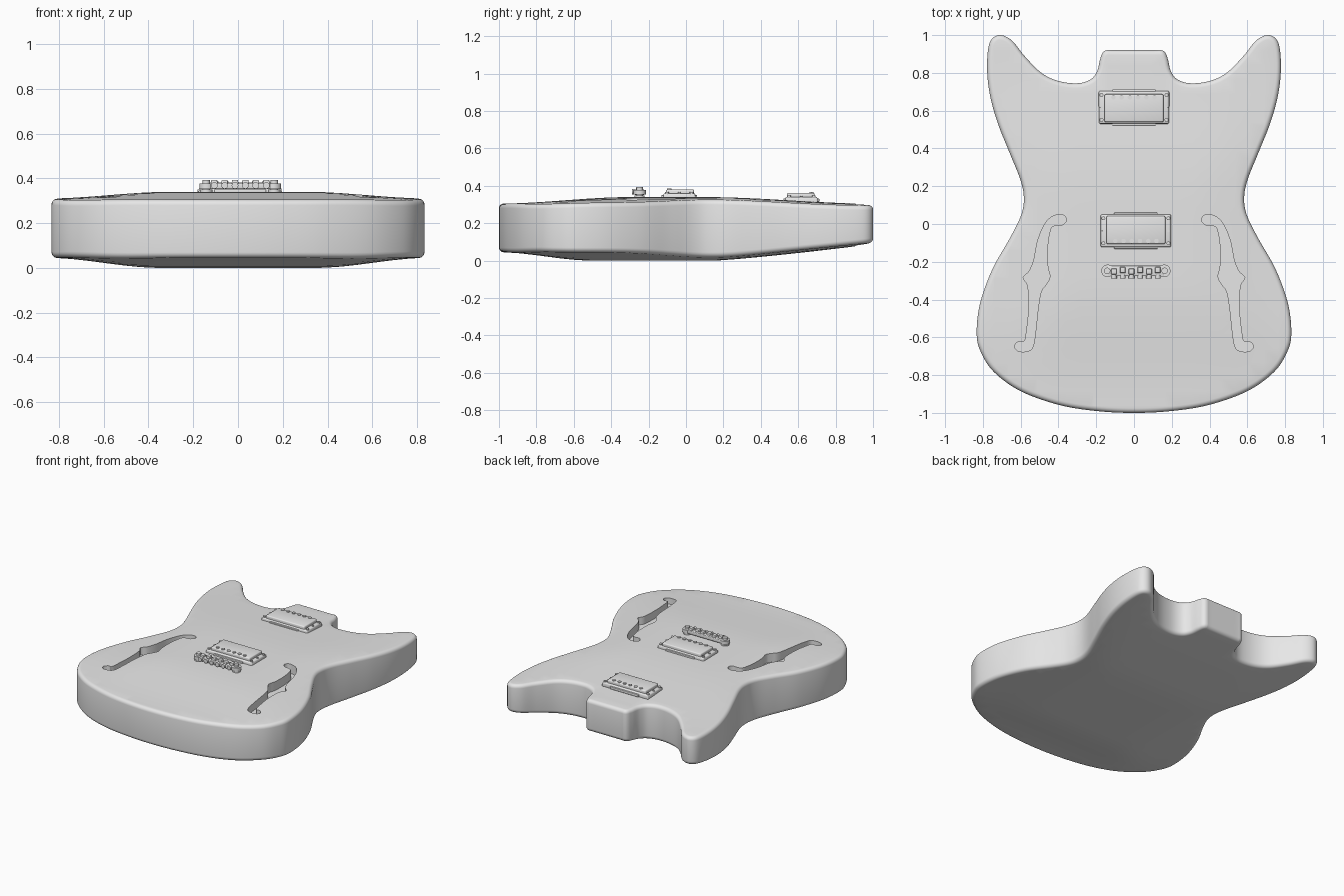
import bpy, bmesh, math
from mathutils import Vector, Matrix

if "Cube" in bpy.data.objects:
    bpy.data.objects.remove(bpy.data.objects["Cube"])

grey = bpy.data.materials.new("plain_grey")
grey.diffuse_color = (0.8, 0.8, 0.8, 1)
grey.use_nodes = True
grey.node_tree.nodes["Principled BSDF"].inputs["Base Color"].default_value = grey.diffuse_color


def finish(bm, name, smooth=True):
    bmesh.ops.recalc_face_normals(bm, faces=bm.faces)
    me = bpy.data.meshes.new(name)
    bm.to_mesh(me)
    bm.free()
    me.materials.append(grey)
    ob = bpy.data.objects.new(name, me)
    bpy.context.collection.objects.link(ob)
    if smooth:
        shade(ob)
    return ob


def shade(ob):
    bpy.ops.object.select_all(action='DESELECT')
    ob.select_set(True)
    bpy.context.view_layer.objects.active = ob
    bpy.ops.object.shade_smooth_by_angle(angle=math.radians(32))


def spline(pts, n):
    """Closed Catmull-Rom curve through 2D points."""
    out, m = [], len(pts)
    for i in range(m):
        p0, p1, p2, p3 = (Vector(pts[(i + k) % m]) for k in (-1, 0, 1, 2))
        for j in range(n):
            t = j / n
            out.append(0.5 * (2 * p1 + (p2 - p0) * t + (2 * p0 - 5 * p1 + 4 * p2 - p3) * t * t
                              + (3 * p1 - p0 - 3 * p2 + p3) * t ** 3))
    return out


def s(t):
    t = min(max(t, 0), 1)
    return t * t * (3 - 2 * t)


def top_z(x, y):
    return 0.34 - math.hypot(0.03 * s((abs(x) - 0.3) / 0.55),
                             0.035 * s((-y - 0.3) / 0.7), 0.035 * s((y - 0.1) / 0.9))


def back_z(x, y):
    return math.hypot(0.045 * s((abs(x) - 0.35) / 0.5), 0.045 * s((-y - 0.5) / 0.5),
                      0.088 * max(0, (y - 0.15) / 0.85) ** 1.2)


# body: outline, rounded rims, domed top and back
half = [(0.2, -0.99), (0.4, -0.957), (0.6, -0.885), (0.74, -0.785), (0.81, -0.68), (0.833, -0.58),
        (0.815, -0.42), (0.75, -0.24), (0.66, -0.08), (0.60, 0.04), (0.583, 0.13), (0.60, 0.23),
        (0.66, 0.38), (0.72, 0.53), (0.76, 0.67), (0.777, 0.8), (0.773, 0.92), (0.752, 0.98),
        (0.705, 1.0), (0.645, 0.97), (0.58, 0.89), (0.49, 0.80), (0.40, 0.757), (0.30, 0.745),
        (0.23, 0.765), (0.195, 0.81), (0.18, 0.87), (0.167, 0.905), (0.145, 0.92), (0.1, 0.92)]
outline = spline([(0, -1.0)] + half + [(-x, y) for x, y in reversed(half)], 7)
N = len(outline)
normals = []
for i in range(N):
    d = (outline[(i + 1) % N] - outline[i - 1]).normalized()
    normals.append(Vector((-d.y, d.x)))      # points inward

bm = bmesh.new()
R, SEG = 0.025, 5
loops = []
for k in range(2 * SEG + 2):
    upper = k > SEG
    a = math.pi / 2 * ((k - SEG - 1) if upper else k) / SEG
    inset = R * (1 - (math.cos(a) if upper else math.sin(a)))
    loop = []
    for p, nrm in zip(outline, normals):
        q = p + nrm * inset
        if k == 0:
            z = -1
        elif k == 2 * SEG + 1:
            z = 1
        elif upper:
            z = top_z(*q) - R + R * math.sin(a)
        else:
            z = back_z(*q) + R * (1 - math.cos(a))
        loop.append(bm.verts.new((q.x, q.y, z)))
    loops.append(loop)
for lo, hi in zip(loops, loops[1:]):
    for i in range(N):
        j = (i + 1) % N
        bm.faces.new((lo[i], lo[j], hi[j], hi[i]))
bm.faces.new(loops[-1])
bm.faces.new(loops[0][::-1])
# slice both caps into a grid so they can follow the dome
cuts = [((0.0123 + 0.075 * i, 0, 0), (1, 0, 0)) for i in range(-11, 12)]
cuts += [((0, 0.0137 + 0.075 * i, 0), (0, 1, 0)) for i in range(-13, 14)]
for co, no in cuts:
    caps = [f for f in bm.faces if all(abs(v.co.z) > 0.9 for v in f.verts)]
    geom = set(caps)
    for f in caps:
        geom.update(f.verts)
        geom.update(f.edges)
    bmesh.ops.bisect_plane(bm, geom=list(geom), dist=1e-6, plane_co=co, plane_no=no)
for v in bm.verts:
    if v.co.z > 0.9:
        v.co.z = top_z(v.co.x, v.co.y)
    elif v.co.z < -0.9:
        v.co.z = back_z(v.co.x, v.co.y)
bmesh.ops.triangulate(bm, faces=bm.faces)
body = finish(bm, "body", False)

# sound holes: mirrored recesses cut into the top
hole = [(0.40, 0.05), (0.44, 0.035), (0.475, -0.005), (0.51, -0.09), (0.53, -0.19), (0.555, -0.25),
        (0.587, -0.285), (0.562, -0.33), (0.557, -0.45), (0.568, -0.56), (0.58, -0.62), (0.61, -0.622),
        (0.633, -0.645), (0.615, -0.672), (0.57, -0.675), (0.537, -0.655), (0.522, -0.58),
        (0.508, -0.45), (0.492, -0.36), (0.465, -0.32), (0.445, -0.28), (0.457, -0.22),
        (0.458, -0.12), (0.443, -0.03), (0.42, -0.008), (0.38, -0.005), (0.357, 0.02), (0.37, 0.045)]
bm = bmesh.new()
for side in (1, -1):
    low = [bm.verts.new((side * p.x, p.y, 0.27)) for p in spline(hole, 4)]
    ext = bmesh.ops.extrude_face_region(bm, geom=[bm.faces.new(low)])
    bmesh.ops.translate(bm, vec=(0, 0, 0.2),
                        verts=[g for g in ext["geom"] if isinstance(g, bmesh.types.BMVert)])
# the extrusion keeps its start face, so both ends are closed
cutter = finish(bm, "sound_hole_cutter", False)
cutter.hide_render = True
mod = body.modifiers.new("sound_holes", 'BOOLEAN')
mod.operation, mod.solver, mod.object = 'DIFFERENCE', 'EXACT', cutter
bpy.context.view_layer.objects.active = body
bpy.ops.object.modifier_apply(modifier="sound_holes")
bpy.data.objects.remove(cutter)
shade(body)


def box(bm, c, size, bevel=0.0, taper=1.0):
    vs = bmesh.ops.create_cube(bm, size=1)["verts"]
    for v in vs:
        k = taper if v.co.z > 0 else 1
        v.co = Vector((c[0] + v.co.x * size[0] * k, c[1] + v.co.y * size[1] * k, c[2] + v.co.z * size[2]))
    if bevel:
        edges = list({e for v in vs for e in v.link_edges})
        bmesh.ops.bevel(bm, geom=edges, offset=bevel, segments=3, profile=0.5, affect='EDGES')


def cyl(bm, c, r, h, axis='Z', n=16):
    m = Matrix.Translation(c)
    if axis == 'Y':
        m = m @ Matrix.Rotation(math.pi / 2, 4, 'X')
    bmesh.ops.create_cone(bm, cap_ends=True, segments=n, radius1=r, radius2=r, depth=h, matrix=m)


def pickup(name, x, y, z, flip):
    """z is the height of the body top; flip puts the poles on the -y side."""
    bm = bmesh.new()                         # mounting ring with centre tabs
    box(bm, (x, y, z + 0.005), (0.376, 0.175, 0.03), 0.007, 0.97)
    box(bm, (x, y, z + 0.002), (0.23, 0.192, 0.018), 0.004)
    finish(bm, name + "_ring")
    bm = bmesh.new()                         # metal cover
    box(bm, (x, y - flip * 0.004, z + 0.022), (0.312, 0.148, 0.038), 0.008)
    finish(bm, name + "_cover")
    bm = bmesh.new()                         # six pole screws
    for i in range(6):
        cyl(bm, (x + 0.0435 * (i - 2.5), y + flip * 0.054, z + 0.041), 0.012, 0.01)
    finish(bm, name + "_poles")
    bm = bmesh.new()                         # mounting and height screws
    for sx in (-1, 1):
        for sy in (-1, 1):
            cyl(bm, (x + sx * 0.172, y + sy * 0.066, z + 0.022), 0.010, 0.012)
        cyl(bm, (x + sx * 0.172, y, z + 0.021), 0.007, 0.01)
    finish(bm, name + "_screws")


pickup("neck_pickup", 0.0, 0.617, 0.321, 1)
pickup("bridge_pickup", 0.01, -0.036, 0.34, -1)

# bridge: bar with round ends, posts, saddles and front screws
BX, BY = 0.01, -0.248
bm = bmesh.new()
box(bm, (BX, BY, 0.365), (0.30, 0.056, 0.026), 0.005)
for sx in (-1, 1):
    cyl(bm, (BX + sx * 0.15, BY, 0.365), 0.033, 0.024, n=28)
finish(bm, "bridge_bar")
bm = bmesh.new()
for sx in (-1, 1):
    cyl(bm, (BX + sx * 0.152, BY, 0.365), 0.017, 0.056, n=20)
    cyl(bm, (BX + sx * 0.152, BY, 0.344), 0.027, 0.01, n=24)
finish(bm, "bridge_posts")
bm = bmesh.new()
for i in range(6):
    box(bm, (BX + 0.0465 * (i - 2.5), BY + 0.004 * (1 if i % 2 else -1), 0.379),
        (0.032, 0.034, 0.028), 0.004, 0.85)
finish(bm, "bridge_saddles")
bm = bmesh.new()
for i in range(6):
    cyl(bm, (BX + 0.0465 * (i - 2.5), BY - 0.031, 0.368), 0.015, 0.018, 'Y')
finish(bm, "bridge_screws")
